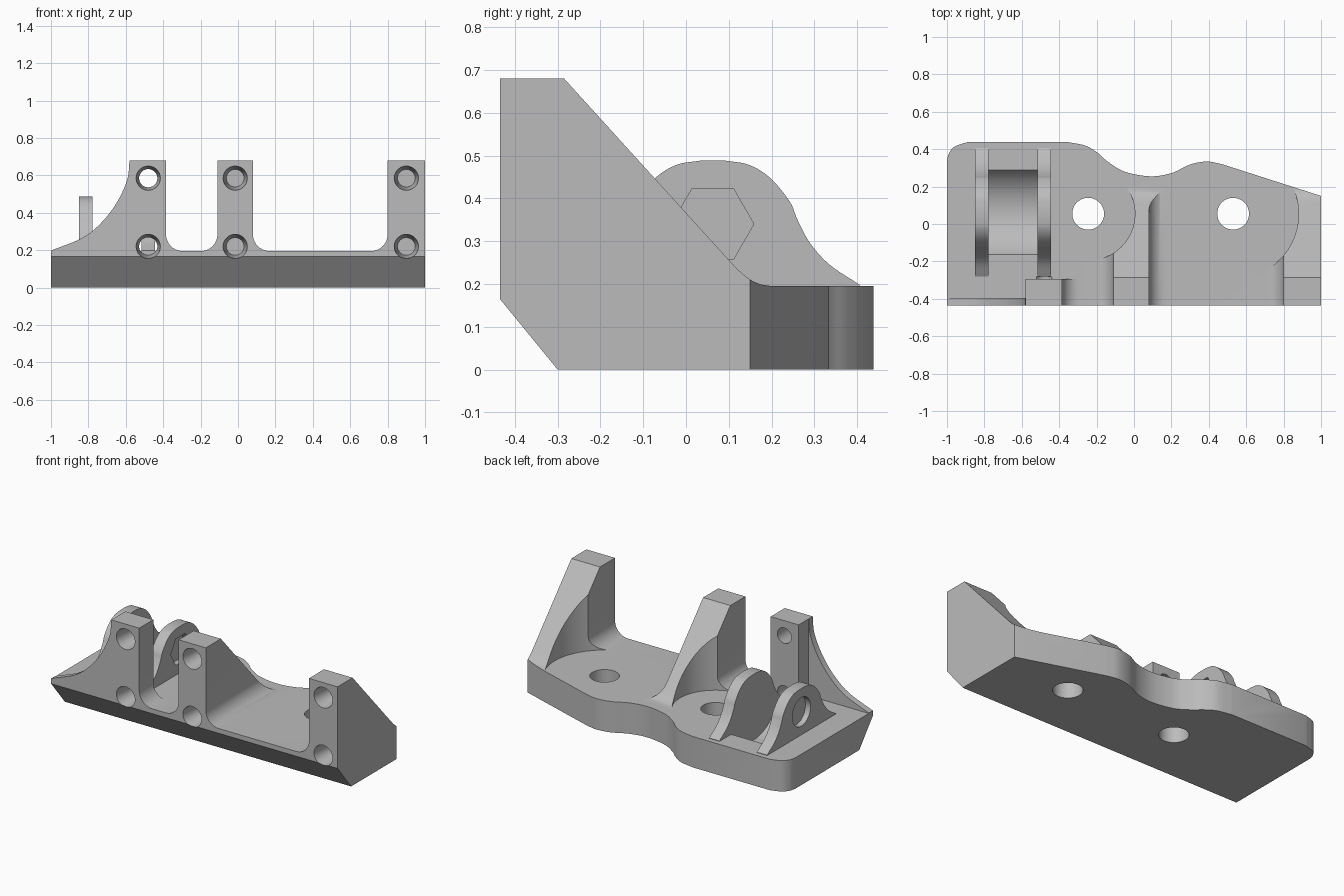
import bpy, bmesh, math
from mathutils import Vector, Matrix

if "Cube" in bpy.data.objects:
    bpy.data.objects.remove(bpy.data.objects["Cube"])

grey = bpy.data.materials.new("plain_grey")
grey.use_nodes = True
grey.diffuse_color = (0.5, 0.5, 0.5, 1)
grey.node_tree.nodes["Principled BSDF"].inputs["Base Color"].default_value = (0.5, 0.5, 0.5, 1)


def finish(name, bm):
    bmesh.ops.recalc_face_normals(bm, faces=bm.faces)
    mesh = bpy.data.meshes.new(name)
    bm.to_mesh(mesh)
    bm.free()
    mesh.materials.append(grey)
    ob = bpy.data.objects.new(name, mesh)
    bpy.context.collection.objects.link(ob)
    return ob


def prism(name, profile, axis, lo, hi):
    """Extrude a 2D profile along x, y or z."""
    place = {"x": lambda a, b: (lo, a, b),
             "y": lambda a, b: (a, lo, b),
             "z": lambda a, b: (a, b, lo)}[axis]
    bm = bmesh.new()
    face = bm.faces.new([bm.verts.new(place(*p)) for p in profile])
    new = bmesh.ops.extrude_face_region(bm, geom=[face])["geom"]
    step = Vector([hi - lo if c == axis else 0 for c in "xyz"])
    bmesh.ops.translate(bm, verts=[v for v in new if isinstance(v, bmesh.types.BMVert)], vec=step)
    return finish(name, bm)


def box(name, x, y, z):
    return prism(name, [(x[0], y[0]), (x[1], y[0]), (x[1], y[1]), (x[0], y[1])], "z", *z)


def cyl(name, start, end, r1, r2=None, sides=64):
    start, end = Vector(start), Vector(end)
    d = end - start
    bm = bmesh.new()
    bmesh.ops.create_cone(bm, cap_ends=True, segments=sides, radius1=r1,
                          radius2=r1 if r2 is None else r2, depth=d.length)
    turn = Vector((0, 0, 1)).rotation_difference(d).to_matrix().to_4x4()
    bm.transform(Matrix.Translation((start + end) / 2) @ turn)
    return finish(name, bm)


def boolean(ob, other, op="DIFFERENCE"):
    mod = ob.modifiers.new("shape", "BOOLEAN")
    mod.operation, mod.object, mod.solver = op, other, "EXACT"
    bpy.context.view_layer.objects.active = ob
    bpy.ops.object.modifier_apply(modifier=mod.name)
    bpy.data.objects.remove(other)


def smooth(pts, n=6):
    """Smooth curve through the points."""
    p = [Vector(q) for q in pts]
    p = [2 * p[0] - p[1]] + p + [2 * p[-1] - p[-2]]
    out = []
    for a, b, c, d in zip(p, p[1:], p[2:], p[3:]):
        for i in range(n):
            t = i / n
            out.append(tuple(0.5 * (2 * b + (c - a) * t + (2 * a - 5 * b + 4 * c - d) * t * t
                                    + (3 * b - a - 3 * c + d) * t ** 3)))
    return out + [tuple(p[-2])]


FLOOR, TOP, FRONT, R = 0.195, 0.68, -0.435, 0.09


def fillet(x, side):
    """Quarter-round from a wall at x down to the floor on the given side."""
    pts = [(x + side * R * (1 - math.cos(t)), FLOOR + R * (1 - math.sin(t)))
           for t in [i * math.pi / 20 for i in range(11)]]
    return pts if side > 0 else pts[::-1]


# Body: side section, trimmed by the front silhouette and the plan outline
side_section = [(-0.3, 0), (FRONT, 0.165), (FRONT, TOP), (-0.285, TOP)]
side_section += smooth([(0.1, 0.256), (0.125, 0.23), (0.15, 0.21), (0.175, 0.199), (0.2, FLOOR)], 3)
side_section += [(0.6, FLOOR), (0.6, 0)]
body = prism("bracket_body", side_section, "x", -1.1, 1.1)

front = [(-1.1, -0.1), (-1.1, 0.197)]
front += smooth([(-1, 0.198), (-0.83, 0.267), (-0.725, 0.353), (-0.645, 0.46), (-0.592, 0.578), (-0.58, TOP)])
front += [(-0.58, 0.8), (-0.385, 0.8)] + fillet(-0.385, 1)
front += fillet(-0.11, -1) + [(-0.11, 0.8), (0.08, 0.8)] + fillet(0.08, 1)
front += fillet(0.8, -1) + [(0.8, 0.8), (1.1, 0.8), (1.1, -0.1)]
boolean(body, prism("front_trim", front, "y", -0.7, 0.7), "INTERSECT")

plan = [(-1, -0.6), (1, -0.6), (1, 0.15)]
plan += smooth([(0.47, 0.32), (0.39, 0.334), (0.3, 0.318), (0.2, 0.272), (0.085, 0.255), (-0.05, 0.28),
                (-0.14, 0.333), (-0.19, 0.377), (-0.257, 0.418), (-0.353, 0.438)])
plan += smooth([(-0.89, 0.438), (-0.957, 0.415), (-0.988, 0.38), (-1, 0.34)])
boolean(body, prism("plan_trim", plan, "z", -0.1, 1), "INTERSECT")

# Clear the space behind the short post and its thin wing
boolean(body, box("post_clearance", (-1.2, -0.295), (-0.295, 0.7), (FLOOR, 1)))
boolean(body, box("wing_clearance", (-1.2, -0.58), (-0.395, 0.7), (FLOOR, 1)))

# Mounting holes with round clearances cut into the gussets
for x, r in ((-0.245, 0.25), (0.53, 0.35)):
    boolean(body, cyl("head_clearance", (x, 0.055, FLOOR), (x, 0.055, 1), r, sides=96))
    boolean(body, cyl("mount_hole", (x, 0.055, -0.1), (x, 0.055, 0.5), 0.085))

# Tapered bolt holes in the post fronts
for x in (-0.48, -0.015, 0.9):
    for z in (0.22, 0.585):
        boolean(body, cyl("bolt_hole", (x, FRONT - 0.02, z), (x, -0.28, z), 0.067, 0.047, 48))

# Trough between the hinge ears
PY, PZ = 0.0625, 0.34
boolean(body, cyl("trough", (-0.78, PY, PZ), (-0.515, PY, PZ), 0.268, sides=96))

# Hinge ears with a pin hole, one round recess and one hexagonal recess
half = smooth([(0.03, 0.488), (0.085, 0.478), (0.135, 0.447), (0.18, 0.392), (0.198, 0.35),
               (0.227, 0.296), (0.273, 0.245), (0.343, 0.198)])
ear_profile = [(PY - a, b) for a, b in reversed(half)] + [(PY + a, b) for a, b in half]
ear_profile = [(PY - 0.343, 0.19)] + ear_profile + [(PY + 0.343, 0.19)]
hexagon = [(PY + 0.096 * math.cos(i * math.pi / 3), PZ + 0.096 * math.sin(i * math.pi / 3)) for i in range(6)]
ears = []
for name, x0, x1 in (("right_ear", -0.85, -0.778), ("left_ear", -0.517, -0.445)):
    ear = prism(name, ear_profile, "x", x0, x1)
    boolean(ear, cyl("pin_hole", (x0 - 0.1, PY, PZ), (x1 + 0.1, PY, PZ), 0.051))
    ears.append(ear)
boolean(ears[0], cyl("round_recess", (-0.9, PY, PZ), (-0.815, PY, PZ), 0.09))
boolean(ears[1], prism("hex_recess", hexagon, "x", -0.48, -0.4))

# Smooth curved walls, keep edges sharp
for ob in [body] + ears:
    bpy.ops.object.select_all(action="DESELECT")
    ob.select_set(True)
    bpy.context.view_layer.objects.active = ob
    bpy.ops.object.shade_smooth_by_angle(angle=math.radians(25))
